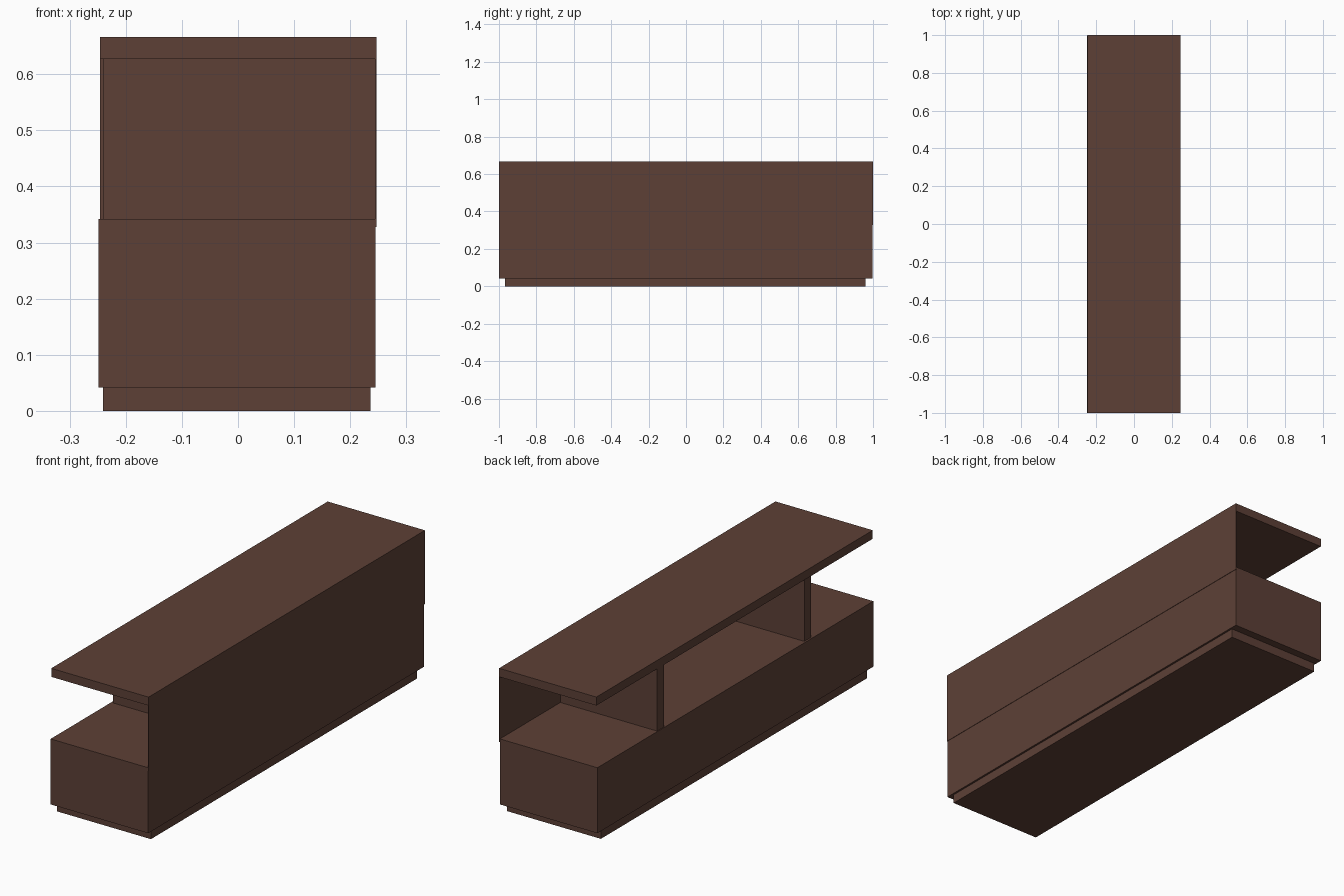
import bpy
import bmesh
from mathutils import Vector

if "Cube" in bpy.data.objects:
    bpy.data.objects.remove(bpy.data.objects["Cube"])

wood = bpy.data.materials.new("dark_brown_wood")
wood.diffuse_color = (0.110, 0.051, 0.037, 1.0)
wood.use_nodes = True
wood.node_tree.nodes["Principled BSDF"].inputs["Base Color"].default_value = wood.diffuse_color


def box(name, lo, hi):
    """Axis-aligned box between two corners."""
    lo, hi = Vector(lo), Vector(hi)
    bm = bmesh.new()
    bmesh.ops.create_cube(bm, size=1.0)
    for v in bm.verts:
        v.co = (lo + hi) / 2 + v.co * (hi - lo)
    mesh = bpy.data.meshes.new(name)
    bm.to_mesh(mesh)
    bm.free()
    mesh.materials.append(wood)
    obj = bpy.data.objects.new(name, mesh)
    bpy.context.collection.objects.link(obj)
    return obj


# Recessed plinth and solid lower cabinet
box("plinth", (-0.241, -0.967, 0.0), (0.236, 0.960, 0.042))
box("lower_cabinet", (-0.249, -1.0, 0.042), (0.245, 0.997, 0.342))

# Overhanging top board
box("top_board", (-0.246, -1.0, 0.627), (0.247, 1.0, 0.666))

# Thin panel closing the open shelf along +x
box("back_panel", (0.2445, -1.0, 0.328), (0.247, 1.0, 0.627))

# Two upright dividers carrying the top board
for name, y, x_front in (("near_divider", -0.537, -0.241),
                         ("far_divider", 0.535, -0.246)):
    box(name, (x_front, y - 0.025, 0.342), (0.2445, y + 0.025, 0.627))
